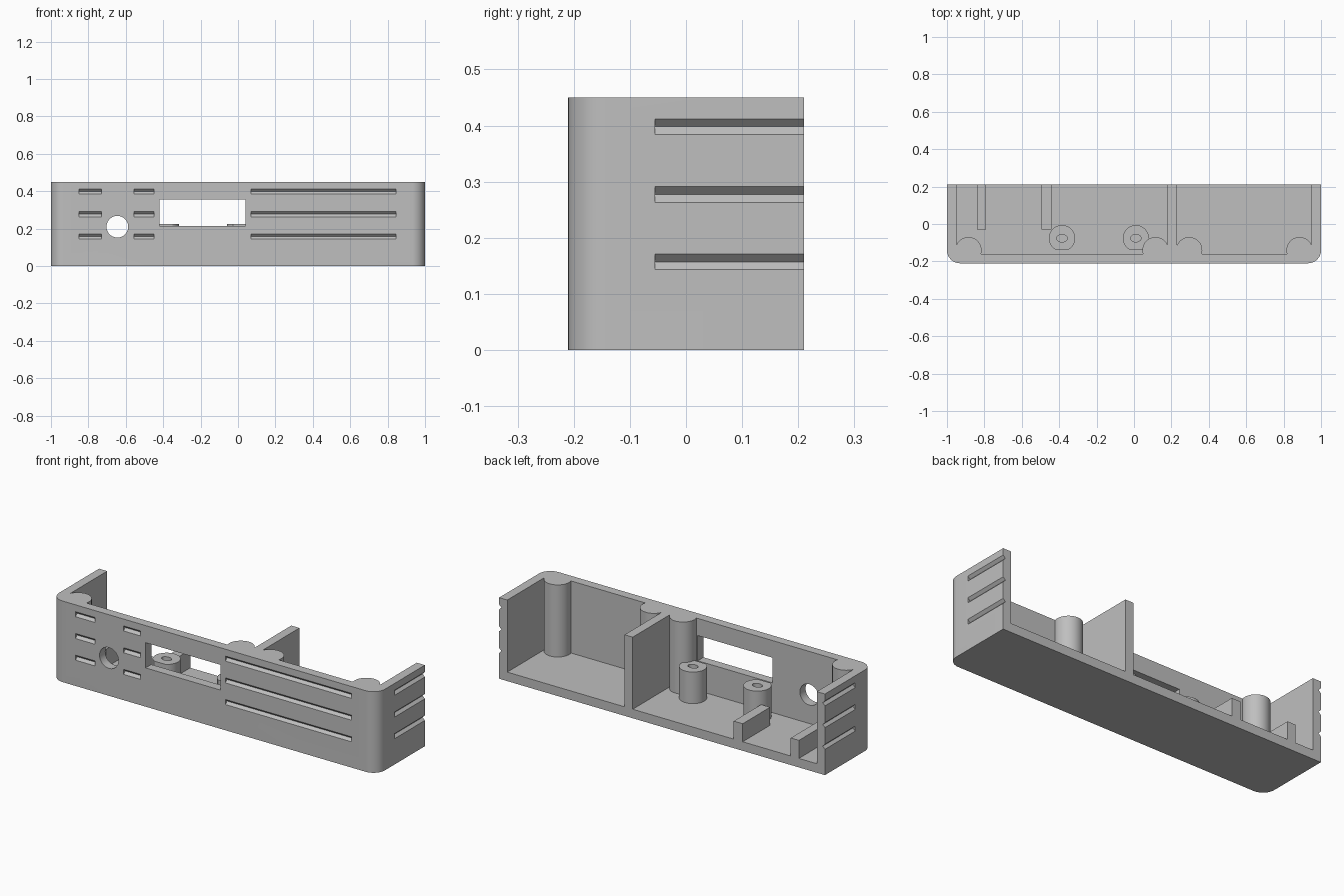
import bpy, bmesh
from math import cos, sin, pi, sqrt, asin, acos
from mathutils import Matrix, Vector

if "Cube" in bpy.data.objects:
    bpy.data.objects.remove(bpy.data.objects["Cube"])

grey = bpy.data.materials.new("plain grey")
grey.use_nodes = True
colour = (0.52, 0.52, 0.52, 1)
grey.diffuse_color = colour
grey.node_tree.nodes["Principled BSDF"].inputs["Base Color"].default_value = colour

WIDTH, BACK, HEIGHT, WALL = 1.0, 0.21, 0.45, 0.05
COLUMN_R, COLUMN_Y = 0.07, -0.14


def add_object(name, bm):
    bmesh.ops.recalc_face_normals(bm, faces=bm.faces)
    mesh = bpy.data.meshes.new(name)
    bm.to_mesh(mesh)
    bm.free()
    mesh.materials.append(grey)
    ob = bpy.data.objects.new(name, mesh)
    bpy.context.collection.objects.link(ob)
    return ob


def prism(name, points, z0, z1):
    bm = bmesh.new()
    face = bm.faces.new([bm.verts.new((x, y, z0)) for x, y in points])
    top = bmesh.ops.extrude_face_region(bm, geom=[face])["geom"]
    verts = [v for v in top if isinstance(v, bmesh.types.BMVert)]
    bmesh.ops.translate(bm, verts=verts, vec=(0, 0, z1 - z0))
    return add_object(name, bm)


def add_box(bm, low, high, turn=Matrix()):
    low, high = Vector(low), Vector(high)
    matrix = Matrix.Translation((low + high) / 2) @ turn @ Matrix.Diagonal((*(high - low), 1))
    bmesh.ops.create_cube(bm, size=1, matrix=matrix)


def box(name, low, high):
    bm = bmesh.new()
    add_box(bm, low, high)
    return add_object(name, bm)


def arc(cx, cy, r, start, end, steps=24, squash=1):
    angles = [start + (end - start) * i / steps for i in range(steps + 1)]
    return [(cx + r * cos(a), cy + r * squash * sin(a)) for a in angles]


def cut(ob, cutter):
    cutter.hide_render = True
    mod = ob.modifiers.new("cut", "BOOLEAN")
    mod.operation, mod.solver, mod.object = "DIFFERENCE", "EXACT", cutter
    bpy.context.view_layer.objects.active = ob
    bpy.ops.object.modifier_apply(modifier=mod.name)
    bpy.data.objects.remove(cutter)


def smooth(ob):
    bpy.ops.object.select_all(action="DESELECT")
    ob.select_set(True)
    bpy.context.view_layer.objects.active = ob
    bpy.ops.object.shade_smooth_by_angle(angle=pi / 6)


# Case block with rounded front corners
corner = WIDTH - 0.07
outline = [(WIDTH, BACK), (-WIDTH, BACK)]
outline += arc(-corner, COLUMN_Y, 0.07, pi, 1.5 * pi, 12)
outline += arc(corner, COLUMN_Y, 0.07, 1.5 * pi, 2 * pi, 12)
case = prism("case", outline, 0, HEIGHT)

# Two compartments, each leaving a round column in its front corners
inset = 0.065
wall_angle = acos(inset / COLUMN_R)
front_angle = asin(-0.02 / COLUMN_R)
for x0, x1 in ((-0.95, 0.18), (0.23, 0.95)):
    cavity = [(x1, 0.3), (x0, 0.3)]
    cavity += arc(x0 + inset, COLUMN_Y, COLUMN_R, pi - wall_angle, front_angle)
    cavity += arc(x1 - inset, COLUMN_Y, COLUMN_R, pi - front_angle, wall_angle)
    cut(case, prism("cavity_cutter", cavity, WALL, 0.6))

# Front window and round socket
cut(case, box("window_cutter", (-0.42, -0.3, 0.215), (0.04, -0.145, 0.355)))
bm = bmesh.new()
bmesh.ops.create_cone(bm, cap_ends=True, segments=48, radius1=0.058, radius2=0.058, depth=0.2,
                      matrix=Matrix.Translation((-0.645, -0.2, 0.21)) @ Matrix.Rotation(pi / 2, 4, "X"))
cut(case, add_object("socket_cutter", bm))

# V grooves on the front and both sides
bm = bmesh.new()
half = 0.014 / sqrt(2)
for z in (0.157, 0.277, 0.398):
    for x0, x1 in ((-0.85, -0.73), (-0.555, -0.45), (0.07, 0.845)):
        add_box(bm, (x0, -BACK - half, z - half), (x1, -BACK + half, z + half),
                Matrix.Rotation(pi / 4, 4, "X"))
    for side in (-WIDTH, WIDTH):
        add_box(bm, (side - half, -0.055, z - half), (side + half, 0.25, z + half),
                Matrix.Rotation(pi / 4, 4, "Y"))
cut(case, add_object("groove_cutter", bm))
smooth(case)

# Screw posts with a flat front and a slotted hole
for name, x in (("right_post", -0.385), ("left_post", 0.01)):
    flat = asin(0.06 / 0.07)
    post = prism(name, arc(x, -0.076, 0.07, -flat, pi + flat, 48), WALL - 0.01, 0.225)
    hole = arc(x, -0.076, 0.028, 0, 2 * pi, 32, 0.72)[:-1]
    cut(post, prism("hole_cutter", hole, WALL, 0.3))
    smooth(post)

# Low guide ribs on the floor
for name, x0, x1 in (("outer_rib", -0.84, -0.79), ("inner_rib", -0.495, -0.44)):
    box(name, (x0, -0.03, WALL), (x1, BACK, 0.15))
